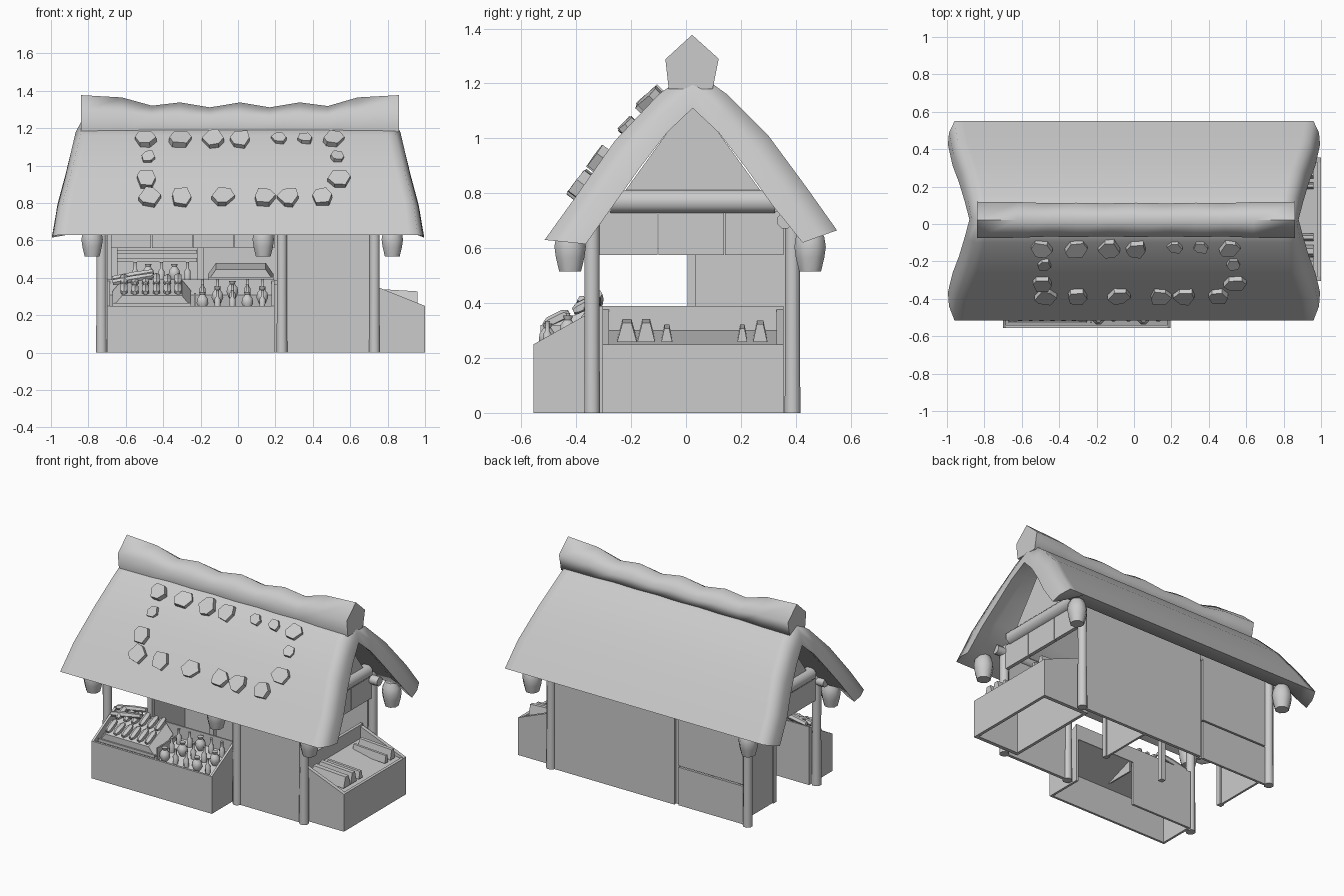
import bpy, bmesh, math, random
from mathutils import Vector, Matrix

random.seed(4)
if "Cube" in bpy.data.objects:
    bpy.data.objects.remove(bpy.data.objects["Cube"])

GREY = (0.6, 0.6, 0.6, 1)
mat = bpy.data.materials.new("plain grey")
mat.use_nodes = True
mat.diffuse_color = GREY
mat.node_tree.nodes["Principled BSDF"].inputs["Base Color"].default_value = GREY


def finish(name, bm, smooth=None):
    bmesh.ops.remove_doubles(bm, verts=bm.verts, dist=1e-5)
    bmesh.ops.recalc_face_normals(bm, faces=bm.faces)
    me = bpy.data.meshes.new(name)
    bm.to_mesh(me)
    bm.free()
    me.materials.append(mat)
    ob = bpy.data.objects.new(name, me)
    bpy.context.collection.objects.link(ob)
    if smooth:
        bpy.ops.object.select_all(action='DESELECT')
        ob.select_set(True)
        bpy.context.view_layer.objects.active = ob
        bpy.ops.object.shade_smooth_by_angle(angle=math.radians(smooth))
    return ob


def loft(name, rings, smooth=None, caps=True):
    """Skin closed rings of equal length."""
    bm = bmesh.new()
    rows = [[bm.verts.new(p) for p in ring] for ring in rings]
    n = len(rows[0])
    for a, b in zip(rows, rows[1:]):
        for i in range(n):
            j = (i + 1) % n
            bm.faces.new((a[i], a[j], b[j], b[i]))
    if caps:
        bm.faces.new(rows[0])
        bm.faces.new(rows[-1])
    return finish(name, bm, smooth)


def box(name, x0, x1, y0, y1, z0, z1):
    ring = [(x0, y0), (x1, y0), (x1, y1), (x0, y1)]
    return loft(name, [[(x, y, z) for x, y in ring] for z in (z0, z1)])


def prism(name, axis, outline, a, b):
    """Extrude an outline along x or y."""
    def place(t, p):
        return (t, p[0], p[1]) if axis == "x" else (p[0], t, p[1])
    return loft(name, [[place(t, p) for p in outline] for t in (a, b)])


def lathe(name, loc, profile, sides=8, tilt=None):
    """Turn (radius, height) pairs about a vertical or tilted axis."""
    m = Matrix.Translation(loc) @ (tilt or Matrix())
    turn = [math.tau * (i + 0.5) / sides for i in range(sides)]
    return loft(name, [[m @ Vector((r * math.cos(a), r * math.sin(a), h)) for a in turn]
                       for r, h in profile], 50)


# Thatched roof: matching outer and inner profiles as (y, z, half length)
outer = [(-.515, .63, .96), (-.40, .79, .94), (-.26, .99, .885), (-.10, 1.16, .845),
         (.025, 1.25, .83), (.15, 1.16, .845), (.30, 1.01, .885), (.44, .82, .94), (.55, .665, .96)]
inner = [(-.365, .615, .995), (-.262, .76, .97), (-.17, .89, .935), (-.07, 1.02, .905),
         (.024, 1.11, .88), (.12, 1.02, .905), (.22, .89, .935), (.312, .76, .97), (.425, .62, .995)]


def roof_ring(s, lift):
    """Cross-section whose underside is raised between the rolled ends."""
    top = [(s * w, y, z) for y, z, w in outer]
    return top + [(s * w, y, z + lift) for y, z, w in reversed(inner)]


def rim_ring(s):
    """Seam along the middle of the rolled end."""
    seam = [(s * (a[2] * .4 + b[2] * .6 + .008), (a[0] + b[0]) / 2, (a[1] + b[1]) / 2)
            for a, b in zip(outer, inner)]
    return seam + seam[::-1]


body = [roof_ring(s, lift) for s, lift in
        [(-1, 0), (-.95, .02), (-.88, .06), (-.4, .06), (.4, .06), (.88, .06), (.95, .02), (1, 0)]]
loft("thatch_roof", [rim_ring(-1)] + body + [rim_ring(1)], 75, caps=False)

# Wavy ridge cap
wave = [(-.84, 1), (-.62, .93), (-.46, .68), (-.31, .78), (-.15, .63), (.01, .78), (.17, .63),
        (.33, .78), (.48, .67), (.64, .93), (.86, 1)]
cap = [(-.097, .088), (0, .177), (.097, .09), (.075, -.02), (-.085, -.02)]
loft("ridge_cap", [[(x, .022 + y * (.75 + .25 * k), 1.2 + z * k) for y, z in cap] for x, k in wave], 80)

# Stone shingles in a rough frame on the front slope
def slope_y(z):
    for (y0, z0, _), (y1, z1, _) in zip(outer, outer[1:]):
        if z0 <= z <= z1:
            return y0 + (y1 - y0) * (z - z0) / (z1 - z0)


rows = {1.14: (-.49, -.31, -.13, .01, .22, .36, .51), 1.04: (-.48, .53), .93: (-.49, .54),
        .83: (-.47, -.30, -.08, .14, .27, .45)}
for z, xs in rows.items():
    for x in xs:
        small = z == 1.04 or x in (.22, .36)
        r = .04 if small else .058
        lean = math.radians(random.uniform(36, 56))
        m = (Matrix.Translation((x, slope_y(z) - (.0 if small else .012), z))
             @ Matrix.Rotation(lean, 4, 'X') @ Matrix.Rotation(random.uniform(-.12, .12), 4, 'Y'))
        pts = [(r * random.uniform(.85, 1.1), math.tau * (i + random.uniform(-.2, .2)) / 6) for i in range(6)]
        loft("stone_shingle", [[m @ Vector((q * math.cos(a), q * math.sin(a), h)) for q, a in pts]
                               for h in (-.02, .02)])

# Round outer posts and square inner posts
POST = [(.031, 0), (.029, .35), (.03, .75)]
for x, y in [(-.73, -.342), (.235, -.342), (.73, -.342), (-.73, .388), (.73, .388)]:
    lathe("post", (x, y, 0), POST, 8)
for x in (-.66, -.2, .235):
    box("inner_post", x - .016, x + .016, .005, .037, 0, .74)

# Walls
box("front_wall", .25, .72, -.35, -.33, 0, .72)
box("back_wall_wide", -.19, .70, .375, .395, 0, .74)
box("back_wall_lower", -.70, -.215, .372, .388, 0, .255)
box("back_wall_upper", -.70, -.215, .372, .388, .265, .74)
box("back_wall_batten", -.215, -.19, .355, .375, 0, .74)
box("partition", .228, .242, .037, .375, 0, .74)
box("right_back_wall", -.667, -.653, .037, .375, 0, .74)

# Gable ends: planks, log and triangle
for s in (-1, 1):
    x = s * .73
    for y0, y1 in [(-.345, -.104), (-.1, .138), (.142, .355)]:
        box("gable_plank", x - .012, x + .012, y0, y1, .575, .735)
    prism("gable_wall", "x", [(-.25, .77), (.30, .77), (.025, 1.15)], x - .01, x + .01)
    lathe("gable_log", (x, -.275, .77), [(.046, 0), (.046, .6)], 8, Matrix.Rotation(-math.pi / 2, 4, 'X'))
for y in (-.34, .36):
    lathe("eave_log", (-.8, y, .70), [(.03, 0), (.03, 1.6)], 8, Matrix.Rotation(math.pi / 2, 4, 'Y'))
for i in range(4):
    box("front_plank", -.68 + i * .22, -.464 + i * .22, -.35, -.33, .56, .70)

# Hanging lanterns under the eaves
LANTERN = [(.043, 0), (.056, .05), (.062, .09), (.056, .125), (.04, .16)]
for x, y in [(-.78, -.422), (.135, -.422), (.825, -.422), (-.78, .452), (.825, .452)]:
    lathe("lantern", (x, y, .515), LANTERN, 8)

# Front counter: open boards with a sloping tray
side = [(-.555, 0), (-.305, 0), (-.305, .39), (-.555, .25)]
for x in (-.70, .18):
    prism("counter_side", "x", side, x, x + .015)
box("counter_front", -.70, .195, -.555, -.54, 0, .25)
prism("counter_tray", "x", [(-.54, .225), (-.31, .31), (-.31, .295), (-.54, .21)], -.69, .185)
box("counter_back", -.70, .195, -.315, -.305, .29, .39)
box("counter_back_board", -.70, -.25, -.32, -.305, 0, .3)
box("counter_divider", -.235, -.225, -.53, -.31, .22, .32)

# Side counter
side = [(.66, 0), (1, 0), (1, .25), (.66, .385)]
for y in (-.305, .33):
    prism("side_counter_end", "y", side, y, y + .025)
box("side_counter_front", .98, 1, -.305, .355, 0, .25)
box("side_counter_back", .66, .68, -.305, .355, 0, .39)
prism("side_counter_tray", "y", [(.68, .30), (.985, .24), (.985, .225), (.68, .285)], -.29, .34)

# Loaf bars on the side counter
for y, w, h in [(-.215, .036, .07), (-.145, .032, .07), (-.07, .02, .05), (.205, .018, .05), (.27, .026, .065)]:
    base = [(y - w, 0), (y + w, 0), (y + w * .45, h), (y - w * .45, h)]
    loft("loaf_bar", [[(x, p, z0 + q) for p, q in base] for x, z0 in ((.72, .272), (.96, .258))])

# Sloping crate with stacked rolls
def crate(name, x0, x1, y0, y1, z0, z1):
    lip = .02
    wide = x1 - x0
    edge = [(x0, z0), (x1, z0), (x1 - wide * .12, z0 + .06), (x0 + wide * .12, z0 + .06)]
    loft(name, [[(x, y0, z) for x, z in edge], [(x, y1, z + z1 - z0) for x, z in edge]])
    box(name + "_lip", x0, x1, y0 - lip / 2, y0, z0, z0 + lip)


crate("front_crate", -.67, -.25, -.52, -.33, .245, .33)
for row in range(2):
    for i in range(6):
        aim = Matrix.Rotation(math.radians(-66 + random.uniform(-5, 5)), 4, 'X')
        spot = (-.61 + i * .058, -.515 + row * .105, .32 + row * .05)
        lathe("bread_roll", spot, [(.012, 0), (.022, .02), (.022, .08), (.012, .1)], 6, aim)
for i in range(2):
    lathe("long_loaf", (-.67, -.38 + i * .06, .375 + i * .02), [(.017, 0), (.02, .12), (.015, .22)], 6,
          Matrix.Rotation(math.radians(80), 4, 'Y'))

# Bottles and jars
BOTTLE = [(.016, 0), (.018, .05), (.008, .065), (.008, .095), (.01, .1)]
JAR = [(.018, 0), (.034, .03), (.03, .055), (.014, .075), (.02, .09)]
for row in range(3):
    for i in range(5):
        kind, shape = (("jar", JAR), ("bottle", BOTTLE))[(i * 2 + row) % 3 > 0]
        lathe(kind, (-.19 + i * .08, -.505 + row * .075, .235 + row * .029), shape, 8)

# Back table, its goods and shelf
box("table_top", -.65, .225, .06, .37, .365, .385)
for i in range(5):
    lathe("table_jar" if i % 2 else "table_bottle", (-.55 + i * .07, .16, .385), JAR if i % 2 else BOTTLE, 8)
crate("table_crate", -.16, .19, .1, .28, .385, .42)
for z in (.485, .53):
    box("wall_shelf", -.66, -.22, .31, .375, z, z + .02)
